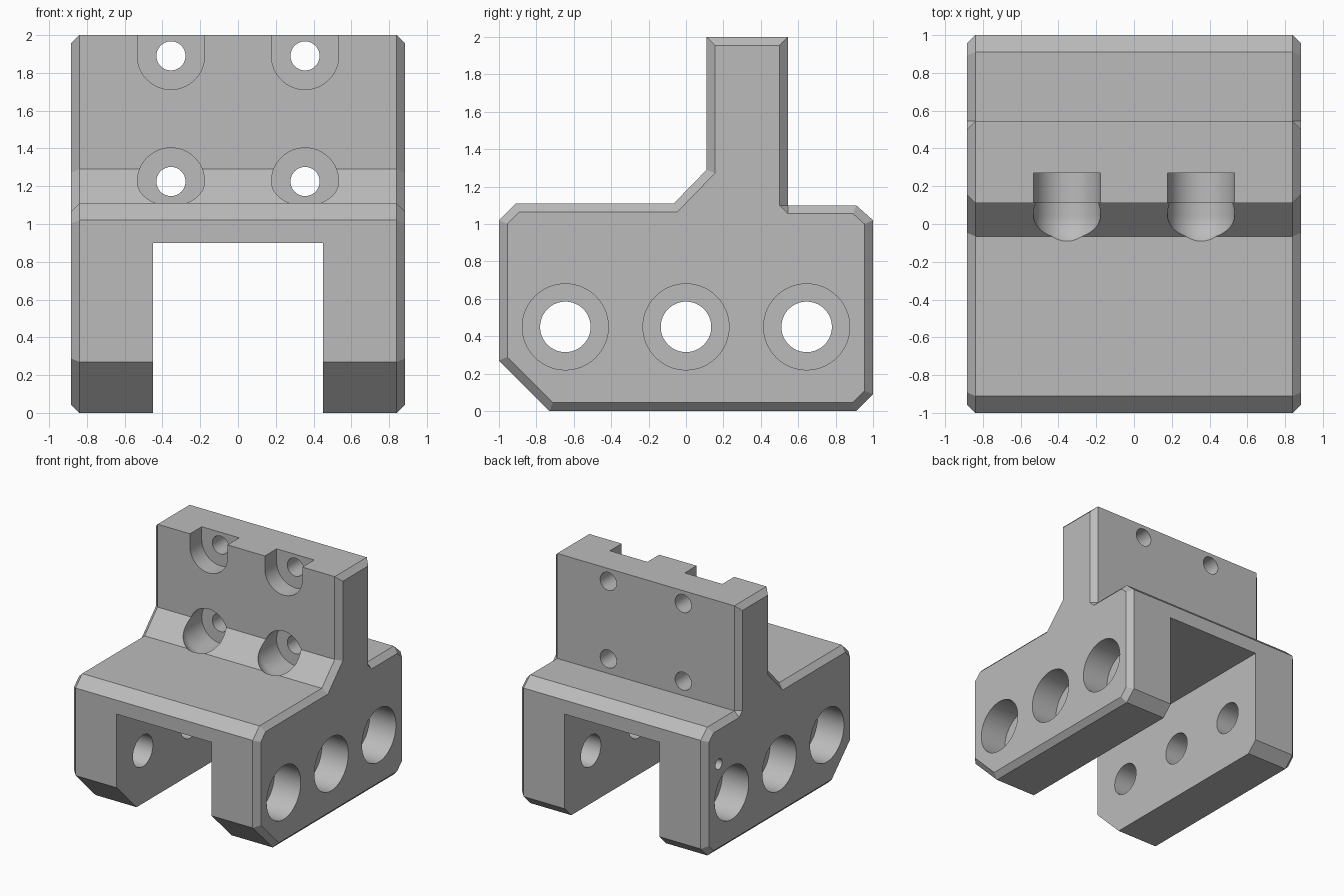
import bpy, bmesh
from math import radians
from mathutils import Matrix, Vector

cube = bpy.data.objects.get("Cube")
if cube:
    bpy.data.objects.remove(cube, do_unlink=True)

HALF, CHAMFER = 0.885, 0.045

grey = bpy.data.materials.new("machined_grey")
grey.use_nodes = True
colour = (0.5, 0.5, 0.5, 1)
grey.diffuse_color = colour
grey.node_tree.nodes["Principled BSDF"].inputs["Base Color"].default_value = colour


def finish(name, bm):
    bmesh.ops.recalc_face_normals(bm, faces=bm.faces)
    mesh = bpy.data.meshes.new(name)
    bm.to_mesh(mesh)
    bm.free()
    mesh.materials.append(grey)
    obj = bpy.data.objects.new(name, mesh)
    bpy.context.collection.objects.link(obj)
    return obj


def inset(points, amount):
    """Mitred inward offset of a counter-clockwise profile."""
    result = []
    for i, p in enumerate(points):
        into = p - points[i - 1]
        out = points[(i + 1) % len(points)] - p
        into, out = (into if into.length else out), (out if out.length else into)
        a = Vector((-into.y, into.x)).normalized()
        b = Vector((-out.y, out.x)).normalized()
        result.append(p + (a + b) * amount / (1 + a.dot(b)))
    return result


# Side profile (y, z); the repeated point splits the rear inner corner
profile = [Vector(p) for p in (
    (-.73, 0), (.91, 0), (1, .09), (1, 1.02), (.91, 1.1),
    (.545, 1.1), (.545, 1.1), (.545, 2), (.11, 2), (.11, 1.29),
    (-.065, 1.11), (-.91, 1.11), (-1, 1.02), (-1, .27))]
small = inset(profile, CHAMFER)

# Body: loft across x with chamfered flanks
bm = bmesh.new()
rings = []
for x, ring in ((-HALF, small), (CHAMFER - HALF, profile),
                (HALF - CHAMFER, profile), (HALF, small)):
    rings.append([bm.verts.new((x, p.x, p.y)) for p in ring])
for r, s in zip(rings, rings[1:]):
    for i in range(len(r)):
        bm.faces.new((r[i - 1], r[i], s[i], s[i - 1]))
bm.faces.new(rings[0])
bm.faces.new(rings[-1])
bmesh.ops.remove_doubles(bm, verts=bm.verts, dist=1e-4)
body = finish("clamp_body", bm)
bpy.context.view_layer.objects.active = body


def cut(bm):
    """Subtract a temporary cutter from the body."""
    cutter = finish("cutter", bm)
    cutter.hide_render = True
    mod = body.modifiers.new("cut", 'BOOLEAN')
    mod.operation = 'DIFFERENCE'
    mod.solver = 'EXACT'
    mod.object = cutter
    bpy.ops.object.modifier_apply(modifier=mod.name)
    bpy.data.objects.remove(cutter, do_unlink=True)


def cut_box(low, high):
    low, high = Vector(low), Vector(high)
    bm = bmesh.new()
    bmesh.ops.create_cube(bm, size=1, matrix=Matrix.Translation((low + high) / 2)
                          @ Matrix.Diagonal((*(high - low), 1)))
    cut(bm)


def cut_bore(start, end, radius):
    start, end = Vector(start), Vector(end)
    axis = end - start
    bm = bmesh.new()
    bmesh.ops.create_cone(
        bm, cap_ends=True, segments=64, radius1=radius, radius2=radius, depth=axis.length,
        matrix=Matrix.Translation((start + end) / 2) @ axis.to_track_quat('Z', 'Y').to_matrix().to_4x4())
    cut(bm)


def cut_round_pocket(x, z, floor, centre, radius):
    """Flat-floored bore along y with a ball-shaped front end."""
    bm = bmesh.new()
    bmesh.ops.create_uvsphere(bm, u_segments=64, v_segments=32, radius=radius)
    for v in bm.verts:
        if v.co.z > 1e-4:
            v.co.z = 0
    back = [v for v in bm.verts if abs(v.co.z) < 1e-4
            and v.co.xy.length < radius - 1e-4]
    bmesh.ops.delete(bm, geom=back, context='VERTS')
    rim = [e for e in bm.edges if e.is_boundary]
    new = bmesh.ops.extrude_edge_only(bm, edges=rim)["geom"]
    for v in new:
        if isinstance(v, bmesh.types.BMVert):
            v.co.z = floor - centre
    bmesh.ops.holes_fill(bm, edges=[e for e in bm.edges if e.is_boundary], sides=0)
    bm.transform(Matrix.Translation((x, centre, z)) @ Matrix.Rotation(radians(-90), 4, 'X'))
    cut(bm)


# Channel between the legs
cut_box((-.45, -1.2, -.2), (.45, 1.2, .9))

# Counterbored holes through the legs
for y in (-.645, 0, .645):
    for side in (-1, 1):
        cut_bore((side * 1.1, y, .45), (side * (HALF - .25), y, .45), .23)
        cut_bore((side * 1.1, y, .45), (side * .3, y, .45), .135)

# Small blind hole on one flank
cut_bore((-1, .82, .76), (-.8, .82, .76), .045)

# Bolt pockets and holes in the upright plate
for x in (-.355, .355):
    cut_bore((x, 0, 1.89), (x, .27, 1.89), .178)
    cut_box((x - .178, 0, 1.89), (x + .178, .27, 2.2))
    cut_round_pocket(x, 1.225, .27, .045, .178)
    for z in (1.225, 1.89):
        cut_bore((x, .2, z), (x, .8, z), .077)

body.select_set(True)
bpy.ops.object.shade_smooth_by_angle(angle=radians(25))
